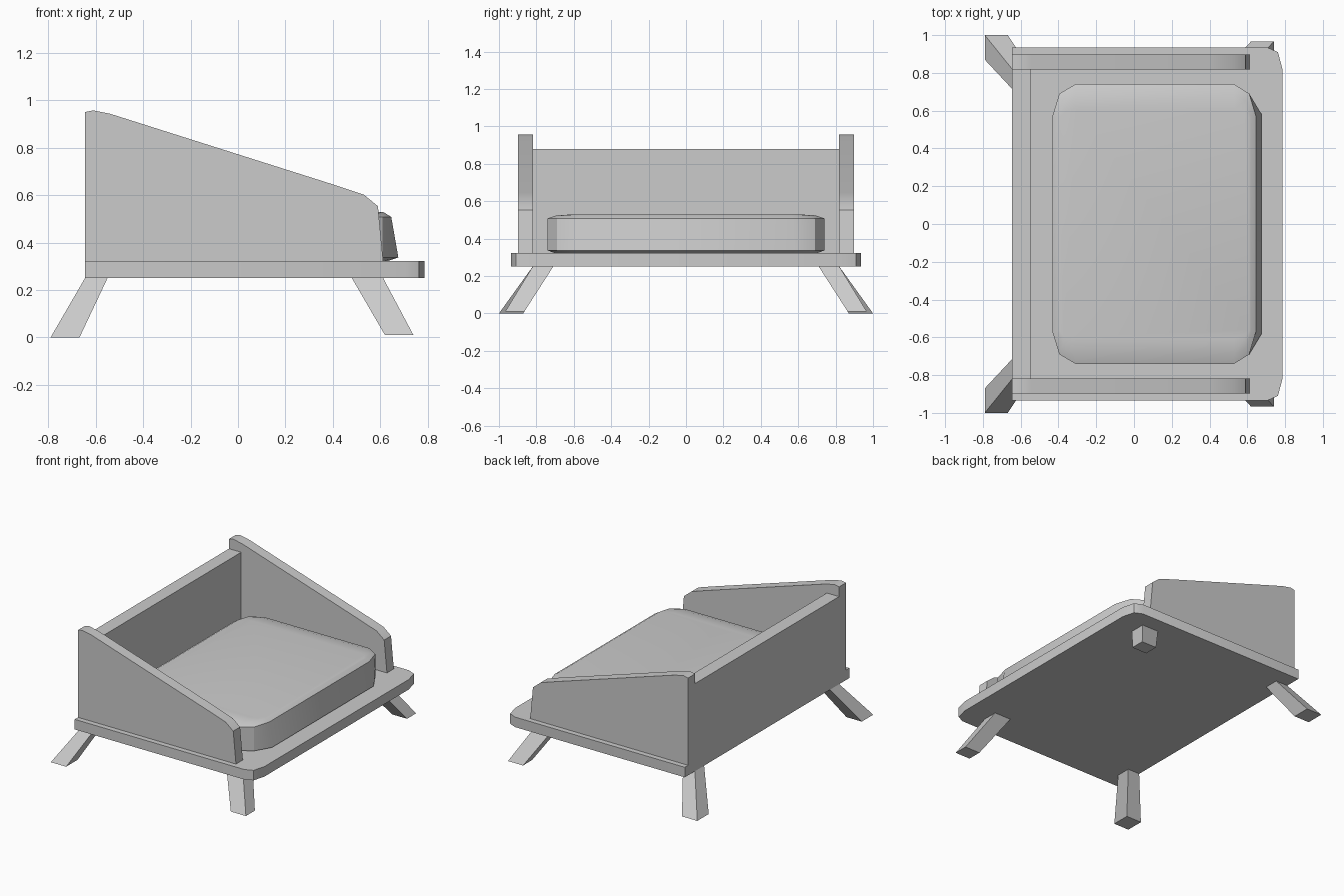
import bpy, math

if "Cube" in bpy.data.objects:
    bpy.data.objects.remove(bpy.data.objects["Cube"])


def loft(name, rings, smooth=False):
    """Closed solid through rings of equal point count."""
    n = len(rings[0])
    verts = [p for r in rings for p in r]
    faces = [tuple(range(n))[::-1], tuple(range(len(verts) - n, len(verts)))]
    for k in range(len(rings) - 1):
        for i in range(n):
            j = (i + 1) % n
            faces.append((k * n + i, k * n + j, (k + 1) * n + j, (k + 1) * n + i))
    me = bpy.data.meshes.new(name)
    me.from_pydata(verts, [], faces)
    ob = bpy.data.objects.new(name, me)
    bpy.context.collection.objects.link(ob)
    bpy.ops.object.select_all(action='DESELECT')
    ob.select_set(True)
    bpy.context.view_layer.objects.active = ob
    bpy.ops.object.mode_set(mode='EDIT')
    bpy.ops.mesh.select_all(action='SELECT')
    bpy.ops.mesh.normals_make_consistent(inside=False)
    bpy.ops.object.mode_set(mode='OBJECT')
    if smooth:
        bpy.ops.object.shade_smooth_by_angle(angle=math.radians(30))
    return ob


def mirror_y(ob):
    m = ob.modifiers.new("mirror", 'MIRROR')
    m.use_axis = (False, True, False)
    m.use_mirror_merge = False


def both_sides(half):
    """Complete an outline given for +y, ordered front to back."""
    return half + [(x, -y) for x, y in reversed(half)]


def at_z(outline, z):
    return [(x, y, z) for x, y in outline]


def rect(x0, x1, y0, y1, z):
    return [(x0, y0, z), (x1, y0, z), (x1, y1, z), (x0, y1, z)]


# Base board with rounded front corners
board = both_sides([(0.786, 0.82), (0.762, 0.91), (0.705, 0.935), (-0.645, 0.935)])
loft("base_board", [at_z(board, 0.25), at_z(board, 0.322)], True)

# Sloping side panels
side = [(-0.645, 0.322), (-0.645, 0.95), (-0.61, 0.957), (-0.54, 0.943),
        (0.40, 0.645), (0.53, 0.602), (0.59, 0.553), (0.612, 0.322)]
mirror_y(loft("side_panel", [[(x, y, z) for x, z in side] for y in (0.819, 0.897)], True))

# Back panel
loft("back_panel", [rect(-0.645, -0.548, -0.82, 0.82, z) for z in (0.322, 0.88)])

# Seat cushion: crowned top and underside, front bulging out toward the bottom
lower = both_sides([(0.676, 0.58), (0.61, 0.69), (0.53, 0.74),
                    (-0.31, 0.74), (-0.39, 0.69), (-0.432, 0.57)])
upper = both_sides([(0.646, 0.57), (0.61, 0.69), (0.53, 0.74),
                    (-0.31, 0.74), (-0.395, 0.69), (-0.432, 0.57)])
shoulder = both_sides([(0.619, 0.57), (0.595, 0.655), (0.53, 0.69),
                       (-0.31, 0.69), (-0.38, 0.655), (-0.405, 0.57)])
crown = both_sides([(0.611, 0.56), (0.585, 0.60), (0.53, 0.61),
                    (-0.31, 0.61), (-0.37, 0.60), (-0.397, 0.56)])
loft("seat_cushion", [at_z(crown, 0.312), at_z(shoulder, 0.318), at_z(lower, 0.337),
                      at_z(upper, 0.508), at_z(shoulder, 0.5245),
                      at_z(crown, 0.529)], True)

# Splayed legs
mirror_y(loft("back_leg", [rect(-0.79, -0.668, 0.87, 1.0, 0.0),
                           rect(-0.645, -0.55, 0.715, 0.82, 0.25)]))
mirror_y(loft("front_leg", [rect(0.62, 0.74, 0.865, 0.967, 0.009),
                            rect(0.48, 0.612, 0.71, 0.82, 0.25)]))
